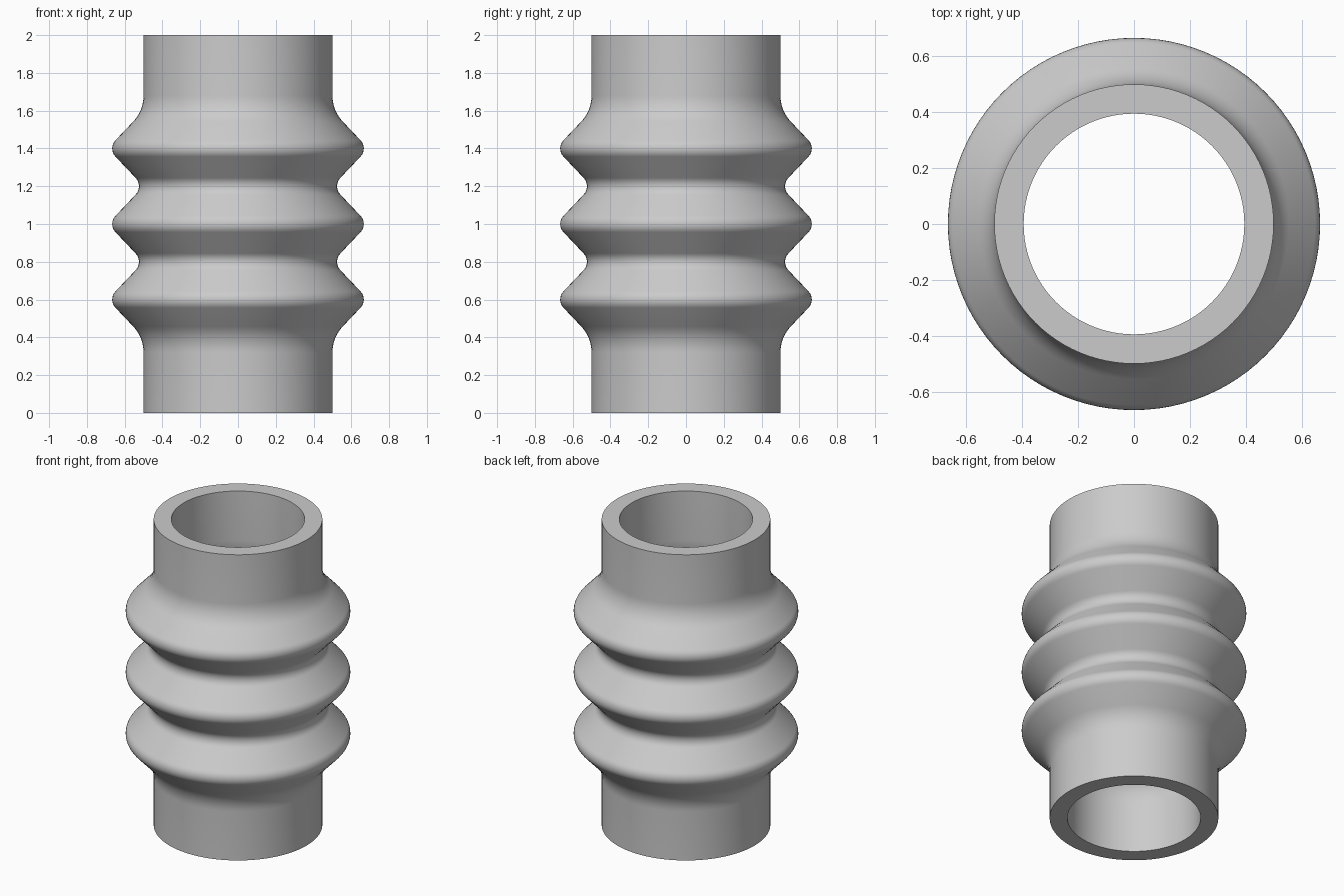
import bpy, bmesh, math
from mathutils import Vector, Matrix

cube = bpy.data.objects.get("Cube")
if cube:
    bpy.data.objects.remove(cube)

HEIGHT, RADIUS, CREST, WALL = 2.0, 0.5, 0.69, 0.105
PITCH, FOLDS, FIRST_CREST = 0.4, 3, 0.6
SLOPE = math.atan2(CREST - RADIUS, PITCH / 2)


def fillet(prev, corner, nxt, radius, steps=8):
    """Points of a rounded corner in the profile plane."""
    a, b = (prev - corner).normalized(), (nxt - corner).normalized()
    half = a.angle(b) / 2
    start = corner + a * radius / math.tan(half)
    centre = corner + (a + b).normalized() * radius / math.sin(half)
    arm = start - centre
    turn = math.pi - 2 * half
    sign = 1 if a.cross(b) < 0 else -1
    return [centre + Matrix.Rotation(sign * turn * i / steps, 2) @ arm
            for i in range(steps + 1)]


def bellows_wall(inset, collar_r, crest_r, valley_r):
    """Wall profile from bottom to top, inset by the wall thickness."""
    side = inset / math.cos(SLOPE)
    rise = FIRST_CREST - PITCH / 2 + inset * math.tan(SLOPE / 2)
    path = [(RADIUS - inset, 0, 0), (RADIUS - inset, rise, collar_r)]
    for i in range(FOLDS):
        z = FIRST_CREST + i * PITCH
        path.append((CREST - side, z, crest_r))
        if i < FOLDS - 1:
            path.append((RADIUS - side, z + PITCH / 2, valley_r))
    path += [(RADIUS - inset, HEIGHT - rise, collar_r), (RADIUS - inset, HEIGHT, 0)]
    pts = [Vector(p[:2]) for p in path]
    result = [pts[0]]
    for i in range(1, len(pts) - 1):
        result += fillet(pts[i - 1], pts[i], pts[i + 1], path[i][2])
    return result + [pts[-1]]


# Closed section: outer wall up, inner wall back down
outer = bellows_wall(0, 0.2, 0.063, 0.065)
inner = bellows_wall(WALL, 0.3, 0.02, 0.17)
section = outer + inner[::-1]

# Revolve the section around z
bm = bmesh.new()
SIDES = 96
rings = []
for s in range(SIDES):
    t = math.tau * s / SIDES
    rings.append([bm.verts.new((p.x * math.cos(t), p.x * math.sin(t), p.y))
                  for p in section])
for s in range(SIDES):
    a, b = rings[s], rings[(s + 1) % SIDES]
    for i in range(len(section)):
        j = (i + 1) % len(section)
        bm.faces.new((a[i], b[i], b[j], a[j]))
bmesh.ops.recalc_face_normals(bm, faces=bm.faces)
mesh = bpy.data.meshes.new("bellows_tube")
bm.to_mesh(mesh)
bm.free()
tube = bpy.data.objects.new("bellows_tube", mesh)
bpy.context.collection.objects.link(tube)

# Plain grey
grey = bpy.data.materials.new("grey")
grey.use_nodes = True
colour = (0.6, 0.6, 0.6, 1)
grey.diffuse_color = colour
grey.node_tree.nodes["Principled BSDF"].inputs["Base Color"].default_value = colour
mesh.materials.append(grey)

# Smooth walls, sharp rims
bpy.ops.object.select_all(action="DESELECT")
tube.select_set(True)
bpy.context.view_layer.objects.active = tube
bpy.ops.object.shade_smooth_by_angle(angle=math.radians(40))
